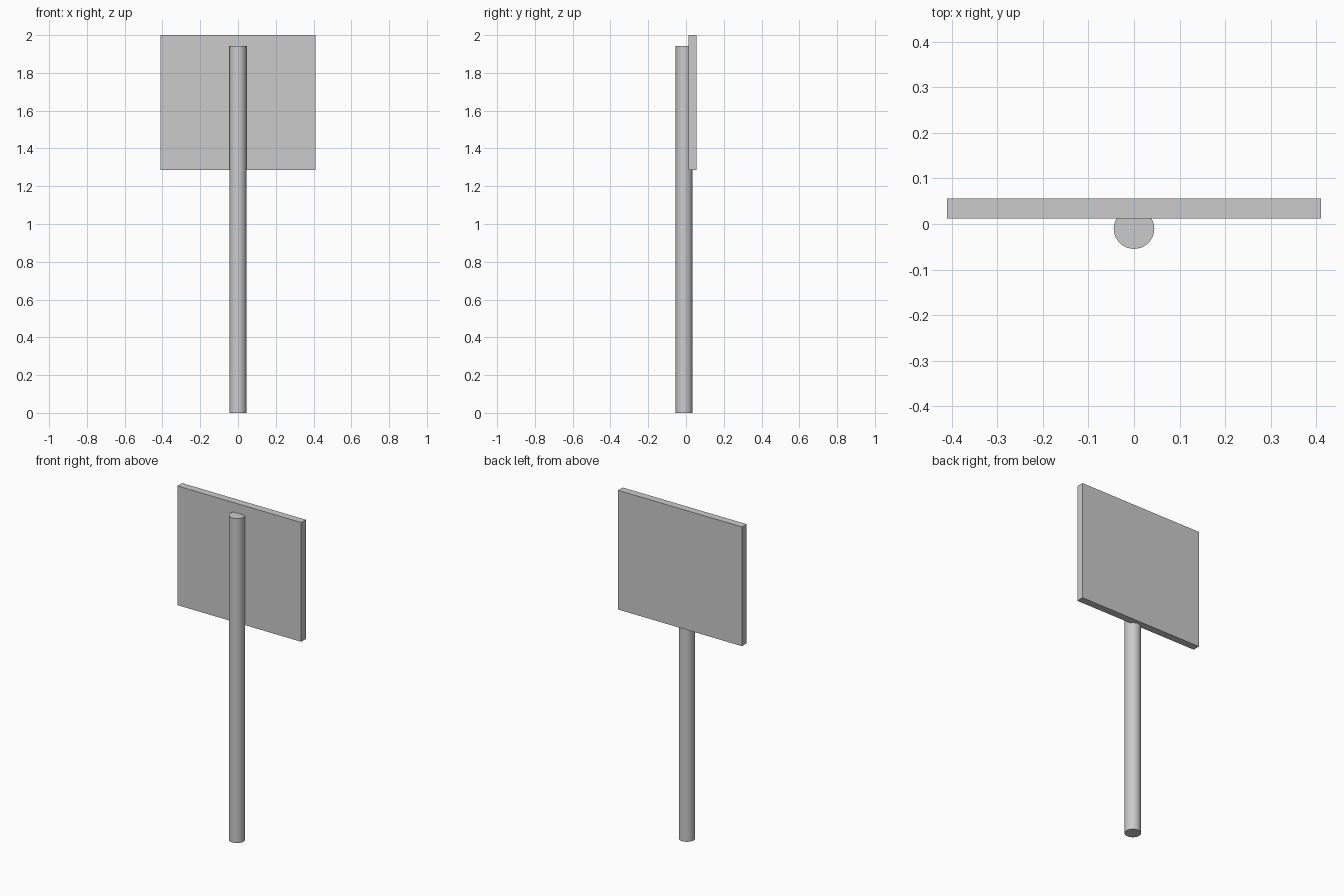
import bpy

cube = bpy.data.objects.get("Cube")
if cube:
    bpy.data.objects.remove(cube, do_unlink=True)

grey = bpy.data.materials.new("plain grey")
grey.use_nodes = True
colour = (0.6, 0.6, 0.6, 1)
grey.diffuse_color = colour
grey.node_tree.nodes["Principled BSDF"].inputs["Base Color"].default_value = colour


def finish(name):
    obj = bpy.context.object
    obj.name = name
    obj.data.materials.append(grey)
    bpy.ops.object.transform_apply(location=False, rotation=False, scale=True)
    return obj


# Round post, standing on the ground
POST_HEIGHT = 1.943
bpy.ops.mesh.primitive_cylinder_add(vertices=48, radius=0.0445, depth=POST_HEIGHT,
                                    location=(0, -0.01, POST_HEIGHT / 2))
finish("post")
bpy.ops.object.shade_smooth_by_angle()

# Flat sign board, let into the back of the post
BOTTOM, TOP = 1.286, 2.0
bpy.ops.mesh.primitive_cube_add(size=1, location=(0, 0.0345, (BOTTOM + TOP) / 2))
bpy.context.object.scale = (0.82, 0.044, TOP - BOTTOM)
finish("sign_board")
